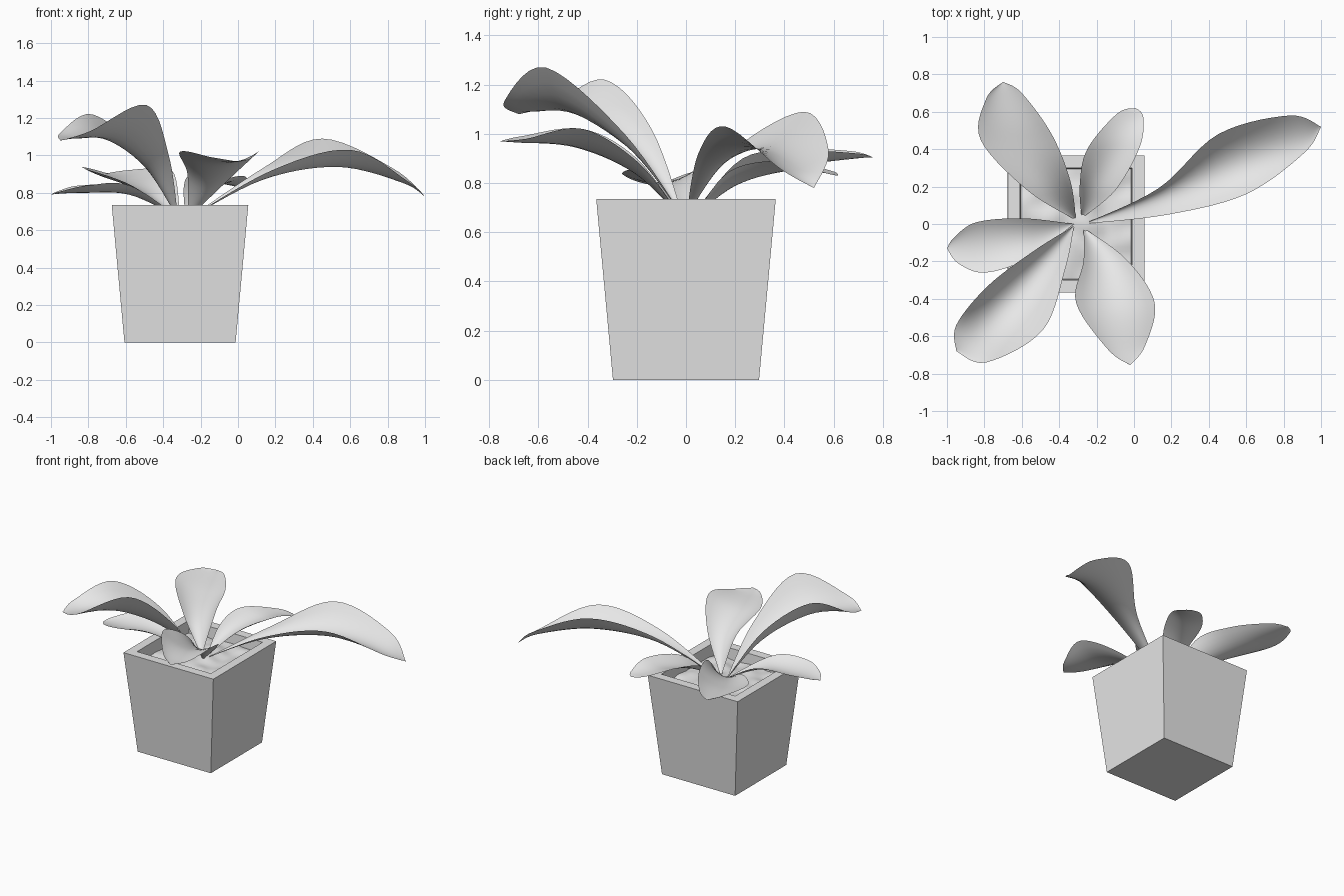
import bpy
import bmesh
from mathutils import Vector, noise

if "Cube" in bpy.data.objects:
    bpy.data.objects.remove(bpy.data.objects["Cube"], do_unlink=True)

POT_X = -0.31
POT_HEIGHT = 0.735

grey = bpy.data.materials.new("plain_grey")
grey.use_nodes = True
grey.diffuse_color = (0.8, 0.8, 0.8, 1)
grey.node_tree.nodes["Principled BSDF"].inputs["Base Color"].default_value = (0.8, 0.8, 0.8, 1)


def finish(bm, name, smooth):
    """Turn a bmesh into a named object with the shared material."""
    mesh = bpy.data.meshes.new(name)
    for face in bm.faces:
        face.smooth = smooth
    bm.to_mesh(mesh)
    bm.free()
    mesh.materials.append(grey)
    obj = bpy.data.objects.new(name, mesh)
    bpy.context.collection.objects.link(obj)
    return obj


def along(points, t):
    """Smooth curve through the points, t from 0 to 1."""
    u = t * (len(points) - 1)
    i = min(int(u), len(points) - 2)
    f = u - i
    p1, p2 = points[i], points[i + 1]
    p0 = points[i - 1] if i else p1
    p3 = points[i + 2] if i + 2 < len(points) else p2
    m1, m2 = (p2 - p0) / 2, (p3 - p1) / 2
    return (p1 * (2 * f**3 - 3 * f**2 + 1) + m1 * (f**3 - 2 * f**2 + f)
            + p2 * (3 * f**2 - 2 * f**3) + m2 * (f**3 - f**2))


def leaf(name, base, sections, tip, rows=28, columns=10):
    """Trough-shaped leaf; each section is (edge, keel, other edge)."""
    base, tip = Vector(base), Vector(tip)
    rails = [[base] + [Vector(s[k]) for s in sections] + [tip] for k in range(3)]
    bm = bmesh.new()
    grid = []
    for r in range(rows + 1):
        edge, keel, other = (along(rail, r / rows) for rail in rails)
        row = []
        for c in range(columns + 1):
            s = 2 * c / columns - 1
            # Parabolic cross-section through the three rails
            point = edge * (s * (s - 1) / 2) + keel * (1 - s * s) + other * (s * (s + 1) / 2)
            row.append(bm.verts.new(point))
        grid.append(row)
    for low, high in zip(grid, grid[1:]):
        for c in range(columns):
            bm.faces.new((low[c], low[c + 1], high[c + 1], high[c]))
    bmesh.ops.remove_doubles(bm, verts=bm.verts, dist=0.0005)
    bm.normal_update()
    if sum(f.normal.z for f in bm.faces) < 0:
        bmesh.ops.reverse_faces(bm, faces=bm.faces)
    return finish(bm, name, True)


# Tapered square pot with a flat rim and a recessed opening
bm = bmesh.new()
bmesh.ops.create_cube(bm, size=1)
for v in bm.verts:
    half = 0.365 if v.co.z > 0 else 0.297
    v.co = (POT_X + 2 * half * v.co.x, 2 * half * v.co.y, (v.co.z + 0.5) * POT_HEIGHT)
bm.normal_update()
top = max(bm.faces, key=lambda f: f.calc_center_median().z)
bmesh.ops.inset_region(bm, faces=[top], thickness=0.065, use_even_offset=True)
bmesh.ops.inset_region(bm, faces=[top], thickness=0.01, depth=-0.11)
finish(bm, "pot", False)

# Lumpy soil
bm = bmesh.new()
bmesh.ops.create_grid(bm, x_segments=24, y_segments=24, size=0.293)
for v in bm.verts:
    mound = 0.025 * (1 - v.co.length / 0.42)
    v.co.z = 0.65 + mound + 0.022 * noise.noise(v.co * 9)
    v.co.x += POT_X
finish(bm, "soil", True)

# Leaves, fanning out from the middle of the pot
leaf("long_left_leaf", (-0.27, 0, 0.66), [
    [(0.13, 0.19, 0.93), (0.13, 0.13, 0.87), (0.18, 0.05, 0.92)],
    [(0.45, 0.48, 1.09), (0.52, 0.32, 0.94), (0.6, 0.16, 1.03)],
    [(0.83, 0.58, 0.93), (0.87, 0.47, 0.86), (0.91, 0.38, 0.86)],
], (1, 0.52, 0.78))

leaf("back_left_leaf", (-0.28, 0.03, 0.66), [
    [(-0.29, 0.21, 0.83), (-0.2, 0.2, 0.79), (-0.1, 0.18, 0.85)],
    [(-0.25, 0.4, 0.89), (-0.1, 0.42, 0.85), (0.03, 0.41, 0.89)],
    [(-0.09, 0.59, 0.85), (-0.02, 0.58, 0.84), (0.05, 0.57, 0.84)],
], (0.01, 0.62, 0.83))

leaf("back_right_leaf", (-0.31, 0.02, 0.66), [
    [(-0.57, 0.18, 0.84), (-0.44, 0.2, 0.8), (-0.34, 0.23, 0.9)],
    [(-0.82, 0.45, 0.93), (-0.62, 0.47, 0.87), (-0.44, 0.48, 0.93)],
    [(-0.79, 0.67, 0.93), (-0.7, 0.69, 0.9), (-0.6, 0.7, 0.92)],
], (-0.7, 0.76, 0.905))

leaf("right_leaf", (-0.32, 0, 0.67), [
    [(-0.59, 0.03, 0.83), (-0.58, -0.08, 0.79), (-0.58, -0.19, 0.84)],
    [(-0.84, 0.01, 0.84), (-0.83, -0.12, 0.8), (-0.8, -0.26, 0.84)],
    [(-0.96, -0.07, 0.81), (-0.96, -0.13, 0.795), (-0.94, -0.21, 0.81)],
], (-1, -0.13, 0.79))

leaf("tall_front_right_leaf", (-0.32, -0.01, 0.66), [
    [(-0.53, -0.14, 1.02), (-0.47, -0.2, 0.92), (-0.37, -0.25, 1)],
    [(-0.78, -0.33, 1.22), (-0.67, -0.45, 1.08), (-0.49, -0.57, 1.27)],
    [(-0.95, -0.54, 1.12), (-0.87, -0.64, 1.09), (-0.79, -0.74, 1.13)],
], (-0.95, -0.68, 1.08))

leaf("front_left_leaf", (-0.27, -0.02, 0.66), [
    [(-0.27, -0.2, 0.9), (-0.16, -0.21, 0.84), (-0.04, -0.19, 0.88)],
    [(-0.31, -0.42, 1.02), (-0.1, -0.45, 0.945), (0.11, -0.42, 1.02)],
    [(-0.14, -0.67, 0.99), (-0.04, -0.69, 0.965), (0.06, -0.65, 0.98)],
], (-0.02, -0.755, 0.97))
